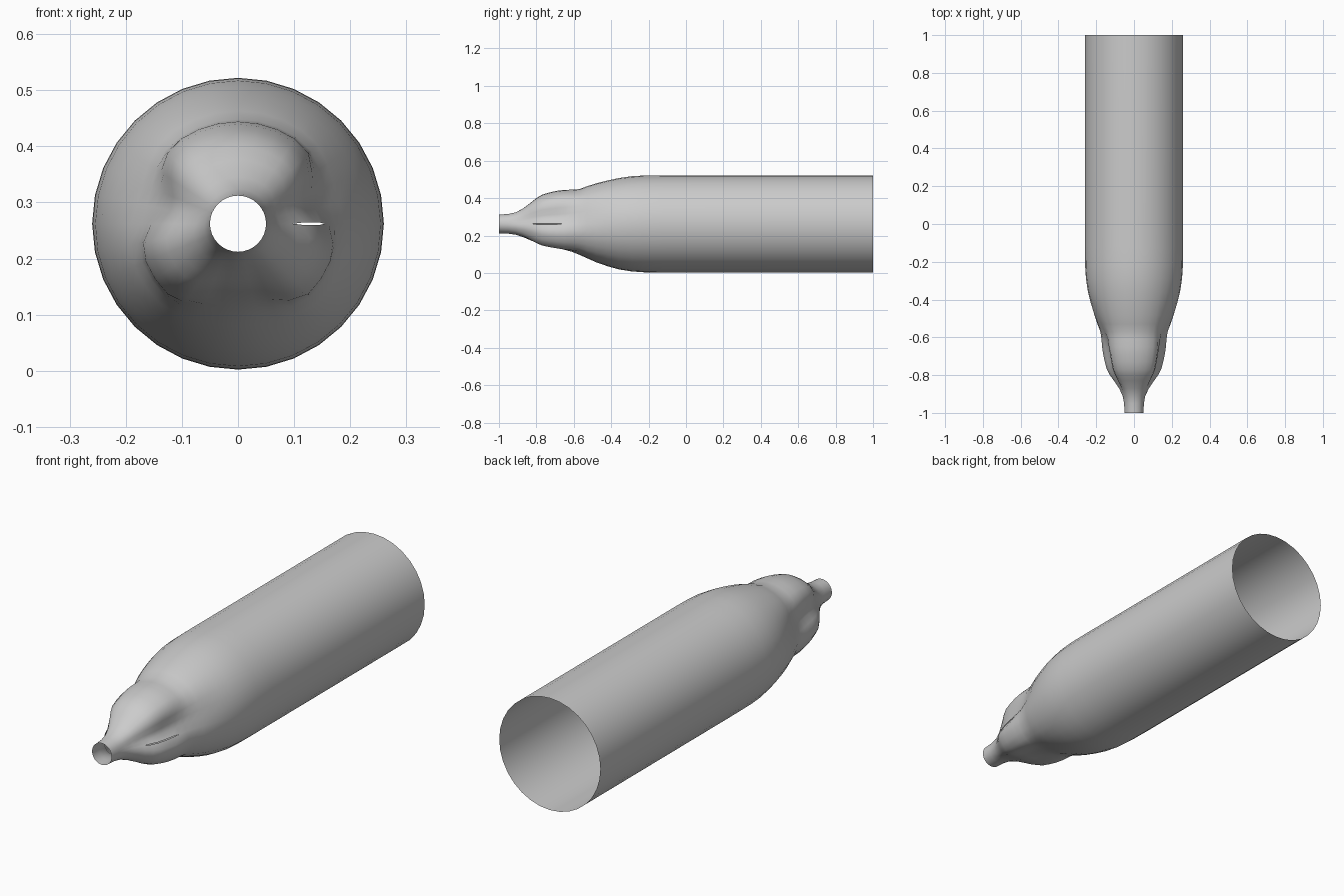
import bpy, bmesh, math

if "Cube" in bpy.data.objects:
    bpy.data.objects.remove(bpy.data.objects["Cube"])

AXIS_Z = 0.262
SIDES = 32
# y, plain radius, radius on the crest of a shoulder lobe
PROFILE = [
    (-1.0, .050, .050), (-.95, .052, .053), (-.91, .058, .062),
    (-.87, .071, .083), (-.83, .088, .114), (-.80, .101, .138),
    (-.77, .113, .156), (-.73, .121, .168), (-.69, .128, .177),
    (-.65, .138, .182), (-.61, .149, .183), (-.57, .165, .186),
    (-.53, .183, .201), (-.48, .205, .217), (-.42, .226, .232),
    (-.36, .243, .245), (-.29, .254, .255), (-.22, .259, .259),
    (-.12, .260, .260), (1.0, .260, .260)]
# centre angle, plateau half width, outer half width, strength
LOBES = [(90, 38, 74, 1.0), (211, 12, 46, .9), (329, 12, 46, .9)]


def lobe_weight(angle):
    total = 0
    for centre, inner, outer, strength in LOBES:
        d = abs((angle - centre + 180) % 360 - 180)
        t = min(max((outer - d) / (outer - inner), 0), 1)
        total = max(total, strength * t * t * (3 - 2 * t))
    return total


# Open tube with a narrow neck and three shoulder lobes
bm = bmesh.new()
rows = []
for y, plain, crest in PROFILE:
    row = []
    for i in range(SIDES):
        a = 360 * i / SIDES
        r = plain + (crest - plain) * lobe_weight(a)
        row.append(bm.verts.new((r * math.cos(math.radians(a)), y,
                                 AXIS_Z + r * math.sin(math.radians(a)))))
    # Thin open seam on the right side of the shoulder
    if -.82 < y < -.66:
        v = row[0]
        row.append(bm.verts.new((v.co.x, y, AXIS_Z - .002)))
        v.co.z += .002
    else:
        row.append(row[0])
    rows.append(row)
for a, b in zip(rows, rows[1:]):
    for i in range(SIDES):
        bm.faces.new((a[i], a[i + 1], b[i + 1], b[i]))
bmesh.ops.recalc_face_normals(bm, faces=bm.faces)
# Make the normals point away from the axis
f = max(bm.faces, key=lambda face: face.calc_area())
c = f.calc_center_median()
if f.normal.x * c.x + f.normal.z * (c.z - AXIS_Z) < 0:
    bmesh.ops.reverse_faces(bm, faces=bm.faces)
for f in bm.faces:
    f.smooth = True
mesh = bpy.data.meshes.new("tube_body")
bm.to_mesh(mesh)
bm.free()
body = bpy.data.objects.new("tube_body", mesh)
bpy.context.collection.objects.link(body)
